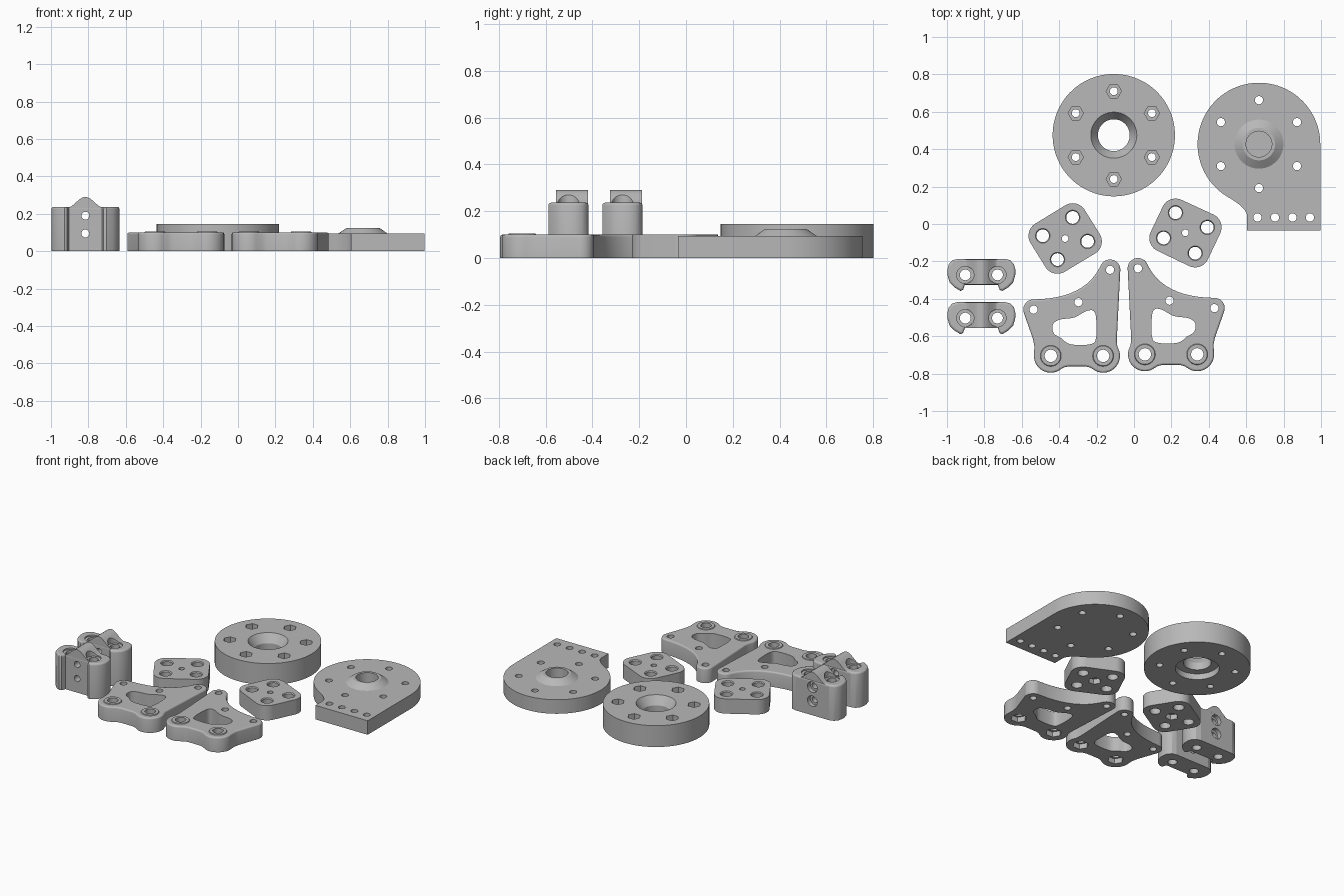
import bpy, bmesh, math
from mathutils import Vector

if "Cube" in bpy.data.objects:
    bpy.data.objects.remove(bpy.data.objects["Cube"], do_unlink=True)

grey = bpy.data.materials.new("plain grey")
grey.use_nodes = True
tone = (0.48, 0.48, 0.48, 1)
grey.diffuse_color = tone
grey.node_tree.nodes["Principled BSDF"].inputs["Base Color"].default_value = tone


# Outline helpers
def arc(cx, cy, r, a0=0, a1=360, step=6):
    n = max(2, round(abs(a1 - a0) / step))
    count = n if a1 - a0 == 360 else n + 1
    angles = [math.radians(a0 + (a1 - a0) * i / n) for i in range(count)]
    return [(cx + r * math.cos(a), cy + r * math.sin(a)) for a in angles]


def curve(a, b, c, n=12):
    a, b, c = Vector(a), Vector(b), Vector(c)
    ts = [i / n for i in range(1, n)]
    return [tuple(a * (1 - t) ** 2 + b * 2 * t * (1 - t) + c * t * t) for t in ts]


def smooth_loop(points, n=5):
    out, k = [], len(points)
    for i in range(k):
        p0, p1, p2, p3 = (Vector(points[(i + j - 1) % k]) for j in range(4))
        for t in (j / n for j in range(n)):
            out.append(tuple(0.5 * (2 * p1 + (p2 - p0) * t + (2 * p0 - 5 * p1 + 4 * p2 - p3) * t * t
                                    + (3 * p1 - p0 - 3 * p2 + p3) * t ** 3)))
    return out


def hull(points):
    def half(pts):
        chain = []
        for p in pts:
            while len(chain) > 1 and ((chain[-1][0] - chain[-2][0]) * (p[1] - chain[-2][1])
                                      - (chain[-1][1] - chain[-2][1]) * (p[0] - chain[-2][0])) <= 0:
                chain.pop()
            chain.append(p)
        return chain[:-1]
    pts = sorted(points)
    return half(pts) + half(pts[::-1])


# Solid helpers
def prism(bm, outline, z0, z1, bevel=0, axis="z"):
    place = (lambda x, y, z: (x, y, z)) if axis == "z" else (lambda x, y, z: (x, z, y))
    low = [bm.verts.new(place(x, y, z0)) for x, y in outline]
    high = [bm.verts.new(place(x, y, z1)) for x, y in outline]
    n = len(low)
    faces = [bm.faces.new(low[::-1]), bm.faces.new(high)]
    faces += [bm.faces.new((low[i], low[(i + 1) % n], high[(i + 1) % n], high[i])) for i in range(n)]
    bmesh.ops.recalc_face_normals(bm, faces=faces)
    if bevel:
        bmesh.ops.bevel(bm, geom=list(faces[1].edges), offset=bevel, segments=3,
                        profile=0.5, affect="EDGES", clamp_overlap=True)


def turned(bm, cx, cy, profile, sides=40, axis="z"):
    place = (lambda x, y, z: (x, y, z)) if axis == "z" else (lambda x, y, z: (x, z, y))
    rings = [[bm.verts.new(place(x, y, z)) for x, y in arc(cx, cy, r, step=360 / sides)]
             for r, z in profile]
    faces = [bm.faces.new(rings[0][::-1]), bm.faces.new(rings[-1])]
    for a, b in zip(rings, rings[1:]):
        faces += [bm.faces.new((a[i], a[(i + 1) % sides], b[(i + 1) % sides], b[i])) for i in range(sides)]
    bmesh.ops.recalc_face_normals(bm, faces=faces)


def make(name, bm):
    me = bpy.data.meshes.new(name)
    bm.to_mesh(me)
    bm.free()
    me.materials.append(grey)
    ob = bpy.data.objects.new(name, me)
    bpy.context.scene.collection.objects.link(ob)
    return ob


def combine(ob, bm, operation="DIFFERENCE"):
    tool = make("helper", bm)
    tool.hide_render = True
    mod = ob.modifiers.new("combine", "BOOLEAN")
    mod.object, mod.operation, mod.solver, mod.use_self = tool, operation, "EXACT", True
    graph = bpy.context.evaluated_depsgraph_get()
    me = bpy.data.meshes.new_from_object(ob.evaluated_get(graph))
    ob.modifiers.clear()
    ob.data = me
    bpy.data.objects.remove(tool, do_unlink=True)


def finish(ob):
    me = ob.data
    me.name = ob.name
    me.shade_smooth()
    me.set_sharp_from_angle(angle=math.radians(32))
    for p in me.polygons:
        p.material_index = 0
        if len(p.vertices) > 4 or abs(p.normal.z) > 0.99:
            p.use_smooth = False


LOW, TOP = -0.02, 0.4

# Round disc with tapered bore and hex pockets
bm = bmesh.new()
cx, cy = -0.108, 0.475
prism(bm, arc(cx, cy, 0.327, step=4), 0, 0.145)
disc = make("round_disc", bm)
bm = bmesh.new()
turned(bm, cx, cy, [(0.135, LOW), (0.135, 0.04), (0.085, 0.04), (0.085, 0.09), (0.123, 0.145), (0.123, TOP)], 64)
for x, y in arc(cx, cy, 0.235, 30, 390, 60):
    turned(bm, x, y, [(0.021, LOW), (0.021, 0.12)], 24)
    turned(bm, x, y, [(0.041, 0.1), (0.041, TOP)], 6)
combine(disc, bm)
finish(disc)

# Tabbed plate with conical boss
bm = bmesh.new()
cx, cy, r = 0.668, 0.427, 0.328
rim = arc(cx, cy, r, 0, 240, 4)
edge = (0.605, 0.04)
prism(bm, rim + curve(rim[-1], (0.605, 0.085), edge) + [edge, (0.605, -0.035), (cx + r, -0.035)], 0, 0.095)
plate = make("tabbed_plate", bm)
bm = bmesh.new()
turned(bm, cx, cy, [(0.131, 0.05), (0.131, 0.095), (0.087, 0.125)], 64)
combine(plate, bm, "UNION")
bm = bmesh.new()
turned(bm, cx, cy, [(0.069, 0.03), (0.069, TOP)], 48)
for x, y in arc(cx, cy, 0.235, 30, 390, 60) + [(0.66 + 0.0935 * i, 0.035) for i in range(4)]:
    turned(bm, x, y, [(0.022, LOW), (0.022, TOP)], 24)
combine(plate, bm)
finish(plate)

# Rounded spacer blocks
spacers = {
    "right_spacer": [(-0.328, 0.035), (-0.488, -0.063), (-0.248, -0.093), (-0.409, -0.19)],
    "left_spacer": [(0.222, 0.06), (0.392, -0.018), (0.158, -0.075), (0.327, -0.156)],
}
for name, holes in spacers.items():
    bm = bmesh.new()
    prism(bm, hull([p for x, y in holes for p in arc(x, y, 0.076)]), 0, 0.1)
    block = make(name, bm)
    bm = bmesh.new()
    for x, y in holes:
        turned(bm, x, y, [(0.034, LOW), (0.034, 0.094), (0.039, 0.1), (0.039, TOP)], 32)
    mx, my = (sum(p[i] for p in holes) / 4 for i in (0, 1))
    turned(bm, mx, my, [(0.018, LOW), (0.018, TOP)], 24)
    turned(bm, mx, my, [(0.04, LOW), (0.04, 0.035)], 6)
    combine(block, bm)
    finish(block)

# Mirrored pair of gussets
top_lobe = arc(-0.128, -0.245, 0.055, 0, 155)
side_lobe = arc(-0.537, -0.458, 0.055, 90, 200)
gusset = (top_lobe + curve(top_lobe[-1], (-0.26, -0.4), side_lobe[0]) + side_lobe
          + [(-0.54, -0.615), (-0.533, -0.65)]
          + arc(-0.445, -0.705, 0.09, 170, 295) + [(-0.375, -0.767), (-0.35, -0.761), (-0.26, -0.761), (-0.235, -0.767)]
          + arc(-0.165, -0.705, 0.09, 245, 375) + [(-0.089, -0.655), (-0.092, -0.62)])
window = smooth_loop([(-0.203, -0.5), (-0.203, -0.61), (-0.235, -0.643), (-0.34, -0.643), (-0.39, -0.61),
                      (-0.428, -0.585), (-0.435, -0.54), (-0.4, -0.512), (-0.32, -0.5), (-0.26, -0.468),
                      (-0.22, -0.463)])
small = [(-0.128, -0.245), (-0.297, -0.418), (-0.537, -0.458)]
large = [(-0.445, -0.705), (-0.165, -0.705)]
for name, flip in (("right_gusset", False), ("left_gusset", True)):
    def put(pts):
        return [(-0.107 - x, y + 0.008) for x, y in pts][::-1] if flip else pts
    bm = bmesh.new()
    prism(bm, put(gusset), 0, 0.1, bevel=0.01)
    ob = make(name, bm)
    bm = bmesh.new()
    for x, y in put(large):
        turned(bm, x, y, [(0.056, 0.06), (0.056, 0.1), (0.053, 0.105)])
    combine(ob, bm, "UNION")
    bm = bmesh.new()
    prism(bm, put(window), LOW, TOP)
    for x, y in put(small):
        turned(bm, x, y, [(0.022, LOW), (0.022, TOP)], 24)
    for x, y in put(large):
        turned(bm, x, y, [(0.033, 0.02), (0.033, TOP)], 32)
        turned(bm, x, y, [(0.05, LOW), (0.05, 0.035)], 6)
    combine(ob, bm)
    finish(ob)

# Pair of upright clamps with a bell-shaped ridge
mid = -0.816
half = [(0.088, -0.325), (0.098, -0.352), (0.112, -0.358), (0.145, -0.338), (0.17, -0.312), (0.181, -0.275),
        (0.182, -0.245), (0.174, -0.215), (0.155, -0.194), (0.125, -0.186)]
for name, dy in (("back_clamp", 0), ("front_clamp", -0.231)):
    outline = [(mid + x, y + dy) for x, y in half] + [(mid - x, y + dy) for x, y in half[::-1]]
    bm = bmesh.new()
    prism(bm, outline, 0, 0.237, bevel=0.012)
    clamp = make(name, bm)
    ts = [i / 12 for i in range(-12, 13)]
    bell = [(mid + 0.1 * t, 0.232 + 0.029 * (1 + math.cos(math.pi * t))) for t in ts]
    bm = bmesh.new()
    prism(bm, bell + [(mid + 0.1, 0.1), (mid - 0.1, 0.1)], -0.324 + dy, -0.189 + dy, axis="y")
    combine(clamp, bm, "UNION")
    bm = bmesh.new()
    for side in (-1, 1):
        turned(bm, mid + side * 0.086, -0.272 + dy, [(0.029, LOW), (0.029, 0.228), (0.046, 0.228), (0.046, TOP)], 32)
    for z in (0.095, 0.19):
        turned(bm, mid, z, [(0.021, -0.45 + dy), (0.021, -0.215 + dy), (0.036, -0.215 + dy), (0.036, -0.1 + dy)],
               24, axis="y")
    combine(clamp, bm)
    finish(clamp)
